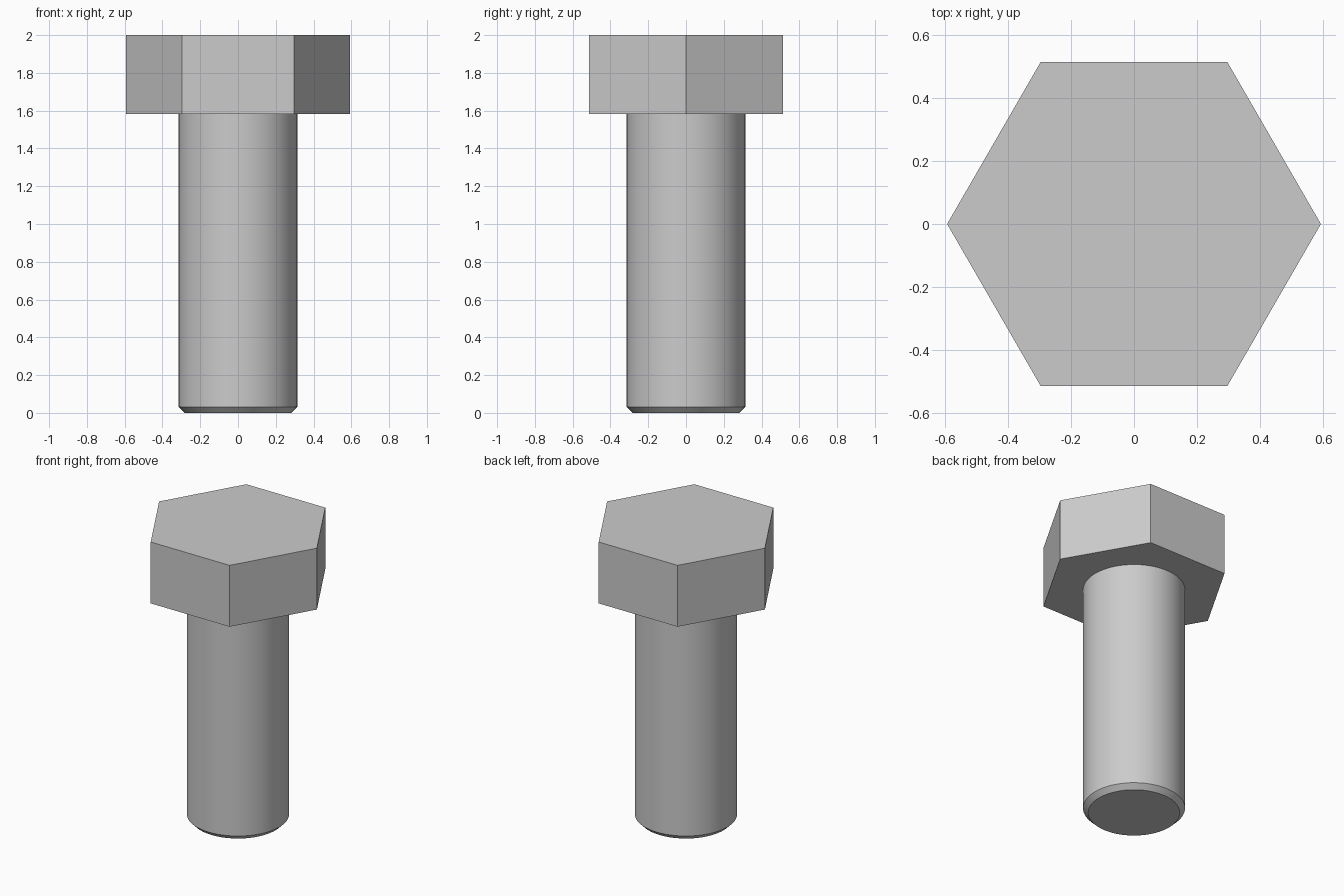
import bpy
import bmesh
import math
from mathutils import Matrix

cube = bpy.data.objects.get("Cube")
if cube:
    bpy.data.objects.remove(cube, do_unlink=True)

HEIGHT = 2.0
HEAD_BASE = 1.583
HEAD_RADIUS = 0.593
SHANK_RADIUS = 0.314
CHAMFER = 0.032

steel = bpy.data.materials.new("grey steel")
steel.use_nodes = True
steel.diffuse_color = (0.6, 0.6, 0.6, 1)
steel.node_tree.nodes["Principled BSDF"].inputs["Base Color"].default_value = steel.diffuse_color


def prism(name, sides, radius, bottom, top, chamfer=0.0):
    """Upright prism with a corner on +x and an optional chamfered bottom rim."""
    bm = bmesh.new()
    place = Matrix.Translation((0, 0, (bottom + top) / 2)) @ Matrix.Rotation(math.pi / 2, 4, "Z")
    bmesh.ops.create_cone(bm, cap_ends=True, segments=sides, radius1=radius,
                          radius2=radius, depth=top - bottom, matrix=place)
    if chamfer:
        rim = [e for e in bm.edges if all(v.co.z < bottom + 0.001 for v in e.verts)]
        bmesh.ops.bevel(bm, geom=rim, offset=chamfer, segments=1, affect="EDGES")
    mesh = bpy.data.meshes.new(name)
    bm.to_mesh(mesh)
    bm.free()
    mesh.materials.append(steel)
    obj = bpy.data.objects.new(name, mesh)
    bpy.context.collection.objects.link(obj)
    return obj


# Hexagonal head
prism("hex_head", 6, HEAD_RADIUS, HEAD_BASE, HEIGHT)

# Round shank with a chamfered tip
shank = prism("shank", 64, SHANK_RADIUS, 0, HEAD_BASE, CHAMFER)
shank.data.shade_smooth()
shank.data.set_sharp_from_angle(angle=math.radians(30))
